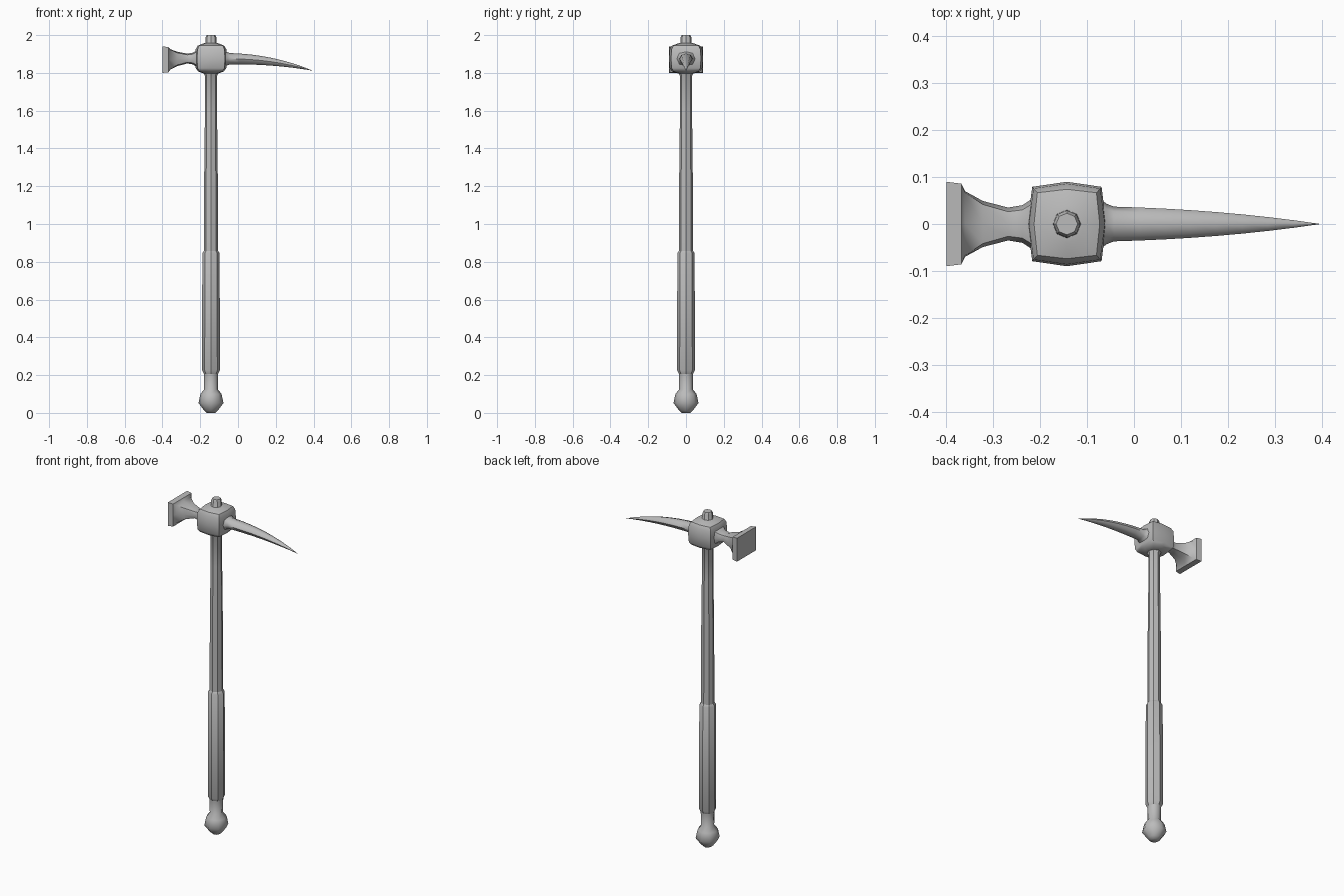
import bpy, bmesh, math

if "Cube" in bpy.data.objects:
    bpy.data.objects.remove(bpy.data.objects["Cube"])

AXIS_X = -0.143   # handle axis
HEAD_Z = 1.875    # head axis

steel = bpy.data.materials.new("grey steel")
steel.diffuse_color = (0.5, 0.5, 0.5, 1)
steel.use_nodes = True
steel.node_tree.nodes["Principled BSDF"].inputs["Base Color"].default_value = steel.diffuse_color


def loft(name, rings, angle=35):
    """Skin a list of equal-length point rings and cap both ends."""
    bm = bmesh.new()
    loops = [[bm.verts.new(p) for p in r] for r in rings]
    n = len(loops[0])
    for a, b in zip(loops, loops[1:]):
        for i in range(n):
            j = (i + 1) % n
            bm.faces.new((a[i], a[j], b[j], b[i]))
    bm.faces.new(loops[0][::-1])
    bm.faces.new(loops[-1])
    bmesh.ops.recalc_face_normals(bm, faces=bm.faces)
    me = bpy.data.meshes.new(name)
    bm.to_mesh(me)
    bm.free()
    me.materials.append(steel)
    ob = bpy.data.objects.new(name, me)
    bpy.context.collection.objects.link(ob)
    bpy.ops.object.select_all(action='DESELECT')
    ob.select_set(True)
    bpy.context.view_layer.objects.active = ob
    bpy.ops.object.shade_smooth_by_angle(angle=math.radians(angle))
    return ob


def outline(ru, rv, corner):
    """Eight points; corner 0.707 is round, 1.0 is square."""
    pts = []
    for i in range(8):
        a = i * math.pi / 4
        k = corner * math.sqrt(2) if i % 2 else 1
        pts.append((ru * k * math.cos(a), rv * k * math.sin(a)))
    return pts


def upright(sections):
    # sections: z, radius in x, radius in y, corner
    return [[(AXIS_X + u, v, z) for u, v in outline(rx, ry, c)]
            for z, rx, ry, c in sections]


def sideways(sections):
    # sections: x, centre z, half width y, half height z, corner
    return [[(x, u, zc + v) for u, v in outline(ry, rz, c)]
            for x, zc, ry, rz, c in sections]


def turned(name, profile, angle=35):
    return loft(name, upright([(z, r, r, 0.707) for z, r in profile]), angle)


# Handle parts
turned("pommel", [(0.0, 0.022), (0.012, 0.036), (0.052, 0.066), (0.10, 0.056),
                  (0.125, 0.036), (0.20, 0.038), (0.215, 0.038)], 50)
turned("grip", [(0.205, 0.037), (0.225, 0.047), (0.845, 0.046), (0.858, 0.037)])
turned("shaft", [(0.84, 0.037), (1.25, 0.036), (1.60, 0.032), (1.785, 0.032),
                 (1.81, 0.045)])
turned("top_cap", [(1.93, 0.046), (1.955, 0.030), (1.988, 0.029), (2.0, 0.023)])

# Central block, bulging in the middle of each side
loft("head_block", upright([
    (1.797, 0.040, 0.042, 0.75), (1.808, 0.068, 0.074, 0.90),
    (1.825, 0.081, 0.086, 0.88), (1.875, 0.084, 0.090, 0.88),
    (1.925, 0.081, 0.086, 0.88), (1.944, 0.070, 0.074, 0.90),
    (1.957, 0.038, 0.040, 0.75)]), 40)

# Hammer: square face flaring out of a round neck
loft("hammer", sideways([
    (-0.40, 1.870, 0.090, 0.070, 1.0), (-0.368, 1.870, 0.086, 0.067, 1.0),
    (-0.360, 1.871, 0.070, 0.055, 0.96), (-0.322, 1.874, 0.049, 0.038, 0.85),
    (-0.268, 1.876, 0.035, 0.026, 0.75), (-0.238, 1.876, 0.040, 0.031, 0.75),
    (-0.215, 1.876, 0.055, 0.048, 0.80)]), 40)

# Spike: tapering and drooping to a point
spike = [(-0.075, HEAD_Z, 0.055, 0.045, 0.75), (-0.058, HEAD_Z, 0.043, 0.035, 0.72)]
for i in range(9):
    t = i / 8
    x = -0.043 + 0.438 * t
    r = 1 - 0.35 * t - 0.64 * t ** 2.2
    spike.append((x, HEAD_Z - 0.004 * t - 0.059 * t ** 2.1,
                  0.037 * r, 0.030 * r, 0.707))
loft("spike", sideways(spike), 50)
